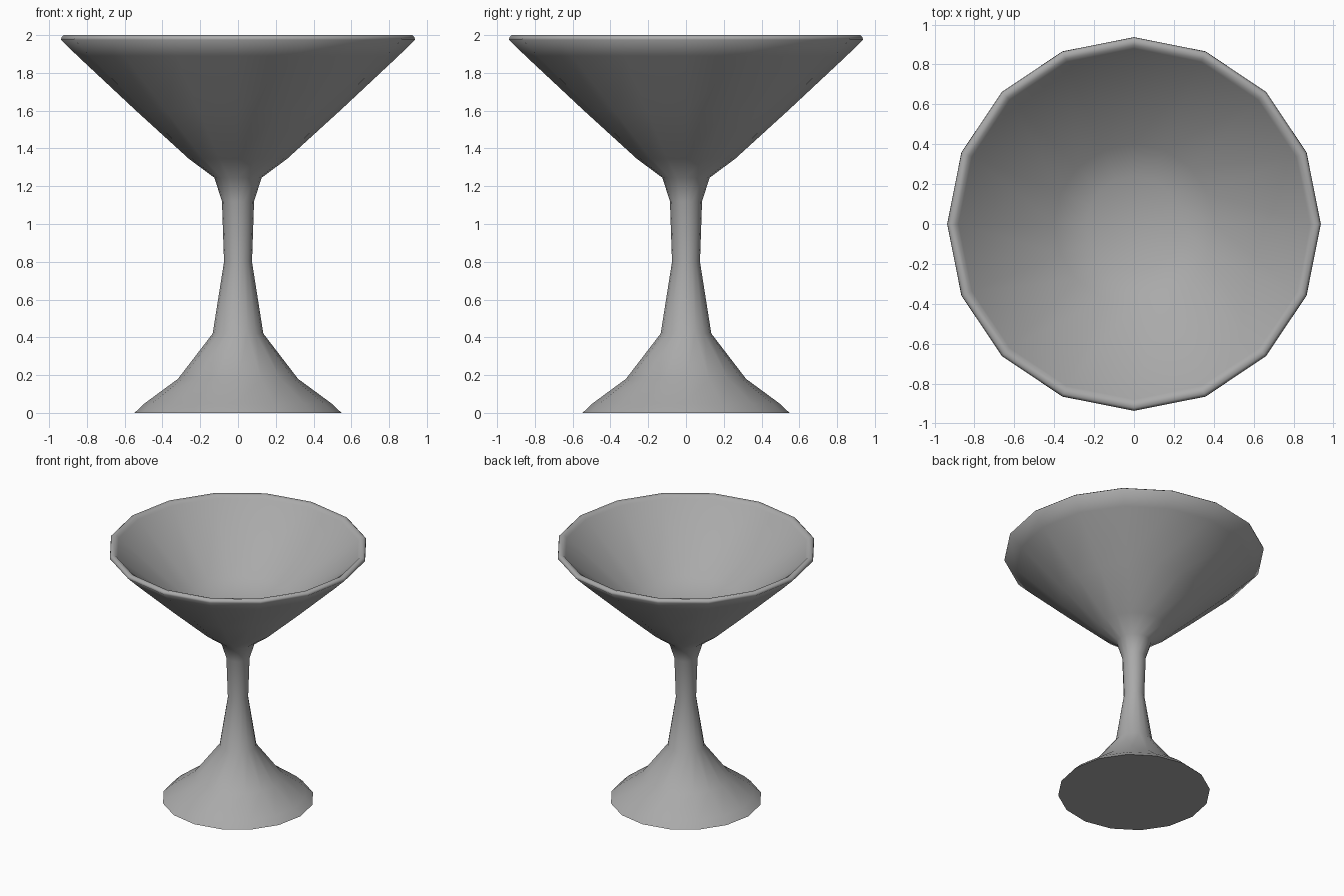
import bpy
import bmesh
from math import radians

cube = bpy.data.objects.get("Cube")
if cube:
    bpy.data.objects.remove(cube, do_unlink=True)

SIDES = 16

grey = bpy.data.materials.new("plain_grey")
grey.use_nodes = True
color = (0.4, 0.4, 0.4, 1)
grey.diffuse_color = color
grey.node_tree.nodes["Principled BSDF"].inputs["Base Color"].default_value = color


def lathe(name, profile):
    """Spin a (radius, height) profile around the z axis."""
    bm = bmesh.new()
    verts = [bm.verts.new((r, 0, z)) for r, z in profile]
    edges = [bm.edges.new(pair) for pair in zip(verts, verts[1:])]
    bmesh.ops.spin(bm, geom=verts + edges, cent=(0, 0, 0), axis=(0, 0, 1),
                   angle=radians(360), steps=SIDES, use_merge=True)
    bmesh.ops.remove_doubles(bm, verts=bm.verts, dist=0.0005)
    bmesh.ops.recalc_face_normals(bm, faces=bm.faces)
    mesh = bpy.data.meshes.new(name)
    bm.to_mesh(mesh)
    bm.free()
    mesh.materials.append(grey)
    obj = bpy.data.objects.new(name, mesh)
    bpy.context.collection.objects.link(obj)
    bpy.ops.object.select_all(action="DESELECT")
    obj.select_set(True)
    bpy.context.view_layer.objects.active = obj
    bpy.ops.object.shade_smooth_by_angle(angle=radians(60))
    return obj


foot = [(0, 0), (0.548, 0), (0.495, 0.05), (0.318, 0.18), (0.134, 0.42)]
stem = [(0.074, 0.8), (0.085, 1.12), (0.125, 1.245)]
bowl_outside = [(0.26, 1.345), (0.54, 1.6), (0.85, 1.89)]
rim = [(0.937, 1.975), (0.935, 1.988), (0.922, 2.0), (0.895, 1.995)]
bowl_inside = [(0.88, 1.975), (0.4, 1.58), (0.24, 1.51), (0, 1.495)]

# One continuous skin from the underside of the foot to the bottom of the bowl
lathe("goblet", foot + stem + bowl_outside + rim + bowl_inside)
